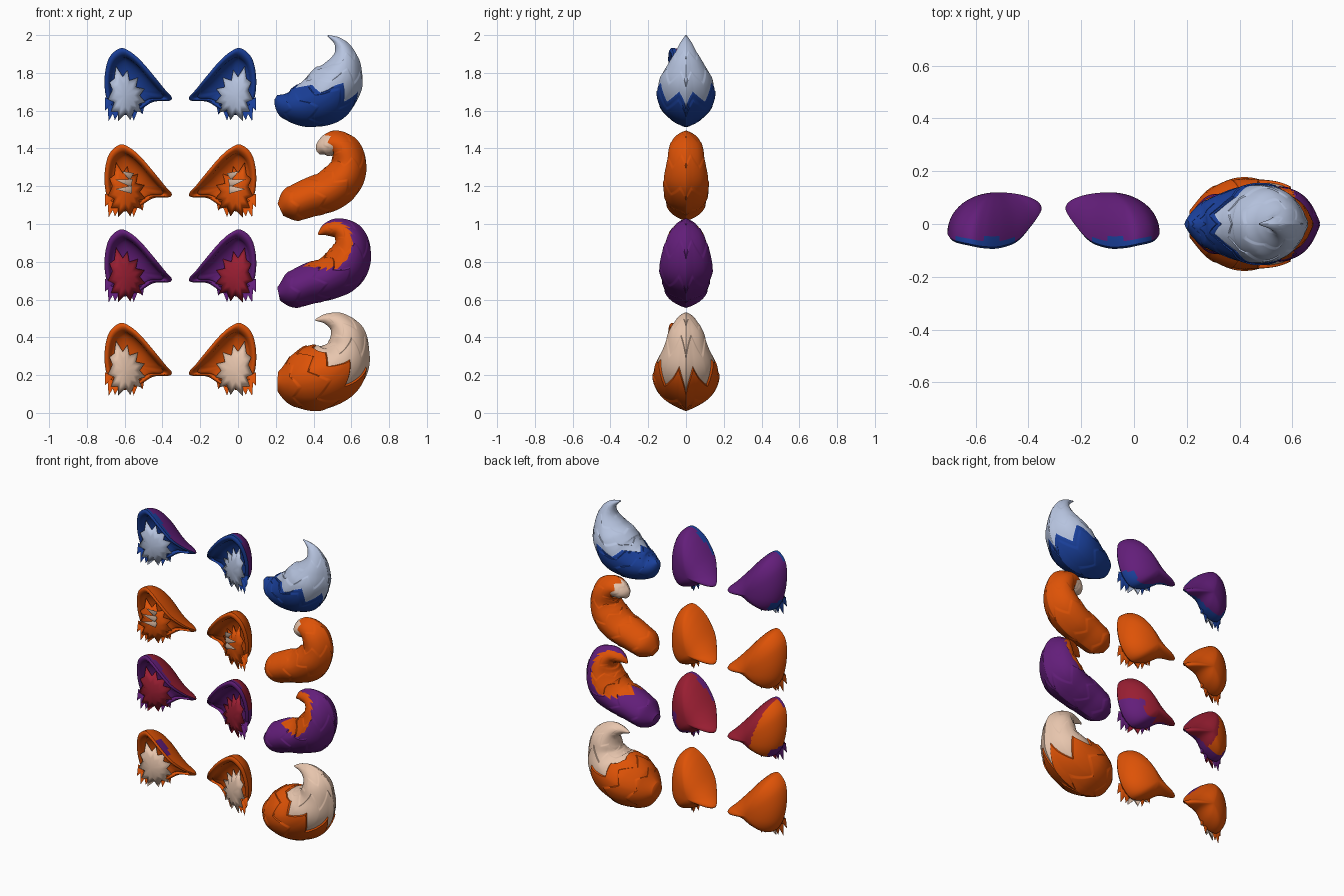
import bpy, math
from mathutils import Vector

cube = bpy.data.objects.get("Cube")
if cube:
    bpy.data.objects.remove(cube)

COLOURS = {
    "orange": (0.73, 0.085, 0.002), "cream": (0.80, 0.56, 0.42),
    "purple": (0.125, 0.013, 0.195), "dark_red": (0.32, 0.013, 0.032),
    "blue": (0.010, 0.050, 0.32), "pale_blue": (0.47, 0.55, 0.74),
}
NAMES = list(COLOURS)
MATS = []
for name, rgb in COLOURS.items():
    m = bpy.data.materials.new(name)
    m.use_nodes = True
    m.diffuse_color = (*rgb, 1)
    bsdf = m.node_tree.nodes["Principled BSDF"]
    bsdf.inputs["Base Color"].default_value = (*rgb, 1)
    bsdf.inputs["Roughness"].default_value = 0.8
    MATS.append(m)


def build(name, verts, faces, colours, angle=50):
    """Make a mesh object; colours holds one colour name per face."""
    me = bpy.data.meshes.new(name)
    me.from_pydata(verts, [], faces)
    used = sorted(set(colours))
    for c in used:
        me.materials.append(MATS[NAMES.index(c)])
    for p, c in zip(me.polygons, colours):
        p.material_index = used.index(c)
    ob = bpy.data.objects.new(name, me)
    bpy.context.collection.objects.link(ob)
    bpy.ops.object.select_all(action='DESELECT')
    ob.select_set(True)
    bpy.context.view_layer.objects.active = ob
    bpy.ops.object.mode_set(mode='EDIT')
    bpy.ops.mesh.select_all(action='SELECT')
    bpy.ops.mesh.normals_make_consistent(inside=False)
    bpy.ops.object.mode_set(mode='OBJECT')
    bpy.ops.object.shade_smooth_by_angle(angle=math.radians(angle))
    return ob


def spline(pts, u, closed=False):
    """Catmull-Rom point at u, counted in control points."""
    n = len(pts)
    i = int(u) if closed else max(0, min(int(u), n - 2))
    f = u - i
    at = (lambda k: pts[k % n]) if closed else (lambda k: pts[max(0, min(n - 1, k))])
    a, b, c, d = (Vector(at(i + k)) for k in (-1, 0, 1, 2))
    return b + 0.5 * f * ((c - a) + f * ((2 * a - 5 * b + 4 * c - d) + f * (3 * (b - c) + d - a)))


def loft(rings, end):
    """Quads between closed rings, finished with a fan to the end point."""
    n = len(rings[0])
    verts = [v for r in rings for v in r] + [end]
    faces = [(k * n + i, k * n + (i + 1) % n, (k + 1) * n + (i + 1) % n, (k + 1) * n + i)
             for k in range(len(rings) - 1) for i in range(n)]
    last = (len(rings) - 1) * n
    faces += [(last + i, last + (i + 1) % n, len(verts) - 1) for i in range(n)]
    return verts, faces


def spike(verts, faces, root, tip, w):
    """Add one flattened pointed tuft."""
    root, tip = Vector(root), Vector(tip)
    side = (tip - root).cross(Vector((0, 1, 0))).normalized() * w
    thick = Vector((0, w * 0.6, 0))
    k = len(verts)
    verts += [root + side, root + thick, root - side, root - thick, tip]
    faces += [(k, k + 1, k + 4), (k + 1, k + 2, k + 4), (k + 2, k + 3, k + 4), (k + 3, k, k + 4),
              (k, k + 3, k + 2, k + 1)]


# ---- ears: outline is x, y, height relative to the ear tip
OUTLINE = [(-.625, -.075, 0), (-.57, -.085, -.018), (-.51, -.085, -.07), (-.44, -.06, -.152),
           (-.385, .0, -.22), (-.352, .05, -.257), (-.365, .065, -.278), (-.45, .04, -.284),
           (-.535, .01, -.335), (-.63, .0, -.352), (-.69, -.012, -.285), (-.707, -.035, -.17),
           (-.685, -.06, -.055)]
BACK, BOWL = Vector((-.52, .12, -.24)), Vector((-.56, .015, -.22))
# fur patch, tips and notches in turn
PATCH = [(-.645, -.095), (-.61, -.15), (-.585, -.115), (-.575, -.17), (-.53, -.155), (-.54, -.205),
         (-.495, -.215), (-.52, -.25), (-.49, -.285), (-.525, -.295), (-.51, -.34), (-.55, -.33),
         (-.57, -.38), (-.595, -.345), (-.635, -.385), (-.635, -.335), (-.672, -.335), (-.655, -.285),
         (-.688, -.27), (-.665, -.22), (-.68, -.18), (-.655, -.16)]
TUFTS = [(-.665, -.3, -.685, -.385), (-.645, -.32, -.652, -.38), (-.68, -.27, -.705, -.33),
         (-.55, -.31, -.552, -.383), (-.52, -.3, -.505, -.35)]
SEG = 6


def back_colour(row, left, p):
    """Colour rule for the outside of an ear, p in right-ear coordinates."""
    if row["back"] != row["rim"]:
        over_edge = p.y < -.055 and (p.x > -.62 or p.z > -.09)
        if over_edge or (p.z < -.275 and p.y < .06):
            return row["rim"]
    if row["back"] == "dark_red":
        if not left and p.x + .3 * (p.z + .2) < -.56:
            return "orange"
        if left and p.x < -.52 and p.z < -.2 and p.y < .1:
            return "purple"
    if row["name"] == "fourth" and not left and -.54 < p.x < -.46 and -.15 < p.z and p.y < -.03:
        return "purple"
    return row["back"]


def ear(row, left):
    def place(v):
        return Vector((-.61 - v[0] if left else v[0], v[1], v[2] + row["tip"]))

    name = row["name"] + ("_left_" if left else "_right_")
    rim = [spline(OUTLINE, i / SEG, True) for i in range(len(OUTLINE) * SEG)]

    def dome(loop, c, a):
        s, h = 1 - math.cos(a), math.sin(a)
        return [Vector((v.x + (c.x - v.x) * s, v.y + (c.y - v.y) * h, v.z + (c.z - v.z) * s)) for v in loop]

    steps = [math.pi / 2 * k / 16 for k in range(16)]
    # outer back shell, with the front colour wrapping over the edge
    verts, faces = loft([dome(rim, BACK, a) for a in steps], BACK)
    cols = [back_colour(row, left, sum((verts[i] for i in f), Vector()) / len(f)) for f in faces]
    # rolled rim and inner bowl
    roll = [rim] + [[v.lerp(BOWL, s) + Vector((0, y, 0)) for v in rim]
                    for s, y in ((.04, -.011), (.1, -.017), (.16, -.012))]
    inner = [v.lerp(BOWL, .22) for v in rim]
    v2, f2 = loft(roll + [dome(inner, BOWL, a) for a in steps], BOWL)
    off = len(verts)
    faces += [tuple(i + off for i in f) for f in f2]
    cols += [row["rim"]] * len(f2)
    build(name + "ear", [place(v) for v in verts + v2], faces, cols, 80)

    # spiky fur patch inside the ear
    def patch_y(x):
        return -.045 + .3 * (x + .68)

    edge = [Vector((x, patch_y(x), z)) for x, z in PATCH]
    heart = Vector((-.6, -.05, -.25))
    mid = [e.lerp(heart, .4) + Vector((0, -.01, 0)) for e in edge]
    v, f = loft([edge, mid], heart)
    fur = build(name + "ear_fur", [place(p) for p in v], f, [row["fur"]] * len(f), 70)
    mod = fur.modifiers.new("thickness", 'SOLIDIFY')
    mod.thickness = .008
    # loose tufts under the ear
    v, f = [], []
    for x, z, tx, tz in TUFTS:
        spike(v, f, (x, patch_y(x) + .015, z), (tx, patch_y(tx) + .01, tz), .027)
    build(name + "ear_tufts", [place(p) for p in v], f, [row["rim"]] * len(f), 100)
    # pale hairs lying over the fur
    if row["fur"] == "orange":
        v, f = [], []
        for k, (x, z) in enumerate([(-.615, -.14), (-.65, -.185), (-.65, -.235)]):
            spike(v, f, (-.562, -.052, -.17 - .034 * k), (x, -.072, z), .022)
        build(name + "ear_hairs", [place(p) for p in v], f, ["cream"] * len(f), 100)


# ---- tails: spine points are x, z, radius
def tail(row):
    pts, rings, info = row["spine"], [], []
    N, M, last = 98, 112, len(row["spine"]) - 1
    for k in range(M + 1):
        ring, t0 = [], k / M
        for i in range(N):
            a = math.tau * i / N
            inner = math.cos(a)
            zig = 1 - 2 * abs((a / math.tau * 7 + .5) % 1 * 2 - 1)
            # rings zigzag so fur layers and colours end in points
            t = t0 + math.sin(math.pi * t0) * (row["jag"] * zig - row["lean"] * max(inner, 0))
            p = spline(pts, t * last)
            d = spline(pts, min(t + .01, 1) * last) - spline(pts, max(t - .01, 0) * last)
            d = Vector((d.x, d.y)).normalized()
            colour = row["colour"](t0, inner)
            layer = (k % 16) / 16
            r = max(p.z, .004) * (.985 + .035 * layer + (.025 if colour == row["base"] else 0))
            side = math.sin(a)
            y = math.copysign(abs(side) ** (1.6 if inner < 0 else 1.2), side) * r * row["spread"]
            ring.append(Vector((p.x - d.y * inner * r, y, p.y + d.x * inner * r)))
            info.append(colour)
        rings.append(ring)
    verts, faces = loft(rings, sum(rings[-1], Vector()) / N)
    faces.append(tuple(range(N)))
    build(row["name"] + "_tail", verts, faces, [info[f[0]] for f in faces], 45)


ROWS = [
    dict(name="first", tip=1.93, rim="blue", back="purple", fur="pale_blue", base="blue",
         spread=1.03, jag=.04, lean=.27,
         spine=[(.2, 1.67, .015), (.26, 1.635, .078), (.36, 1.635, .12), (.46, 1.675, .145), (.53, 1.76, .135),
                (.56, 1.84, .095), (.56, 1.91, .055), (.53, 1.965, .025), (.475, 1.998, .003)],
         colour=lambda t, c: "pale_blue" if t > .46 else "blue"),
    dict(name="second", tip=1.42, rim="orange", back="orange", fur="orange", base="orange",
         spread=1.08, jag=.03, lean=.02,
         spine=[(.225, 1.075, .035), (.28, 1.1, .087), (.38, 1.14, .1), (.48, 1.175, .107), (.555, 1.24, .107),
                (.585, 1.32, .092), (.565, 1.39, .083), (.51, 1.425, .068), (.45, 1.4, .048), (.425, 1.375, .01)],
         colour=lambda t, c: "cream" if t > .81 else "orange"),
    dict(name="third", tip=.97, rim="purple", back="dark_red", fur="dark_red", base="purple",
         spread=1.13, jag=.04, lean=.02,
         spine=[(.215, .63, .035), (.28, .645, .09), (.38, .685, .105), (.48, .715, .112), (.56, .77, .122),
                (.595, .86, .107), (.58, .935, .085), (.53, .975, .055), (.47, .97, .035), (.425, .945, .005)],
         colour=lambda t, c: "orange" if t > .25 and c > .4 - 2.4 * (t - .33) + .12 * (t * 14 % 1) else "purple"),
    dict(name="fourth", tip=.475, rim="orange", back="orange", fur="cream", base="orange",
         spread=1.0, jag=.055, lean=.1,
         spine=[(.21, .165, .05), (.28, .165, .125), (.38, .18, .168), (.48, .21, .165), (.55, .27, .15),
                (.58, .35, .115), (.57, .42, .095), (.53, .475, .06), (.47, .497, .03), (.41, .492, .004)],
         colour=lambda t, c: "cream" if t > .42 else "orange"),
]

for row in ROWS:
    ear(row, False)
    ear(row, True)
    tail(row)
